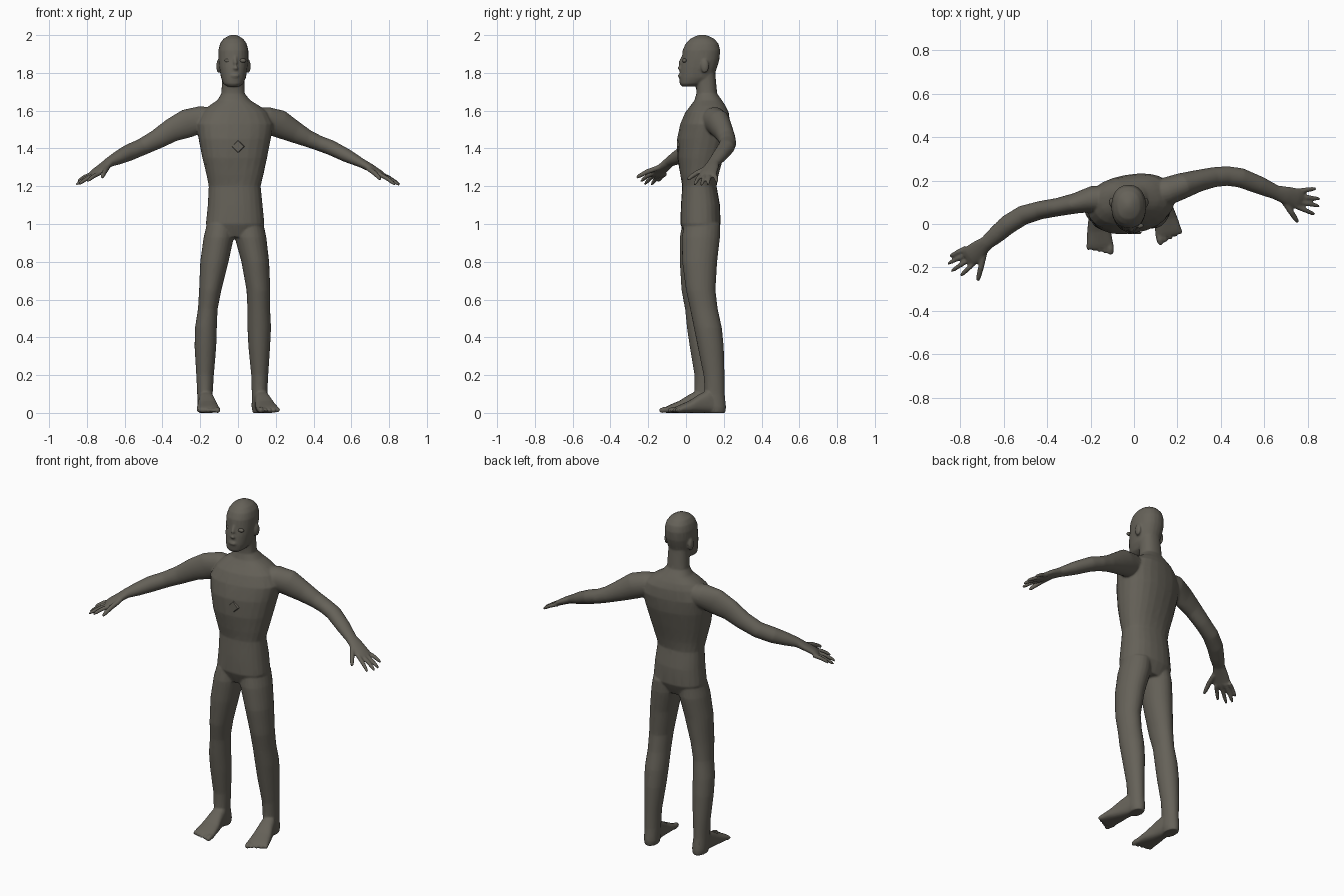
import bpy, bmesh, math
from mathutils import Vector, Matrix

skin = bpy.data.materials.new("dark_taupe")
skin.diffuse_color = (0.130, 0.120, 0.098, 1)

body = bmesh.new()
SEG = 24


def skin_rings(bm, rings):
    """Bridge a list of point rings into a closed shell."""
    loops = [[bm.verts.new(p) for p in r] for r in rings]
    for a, b in zip(loops, loops[1:]):
        for i in range(SEG):
            j = (i + 1) % SEG
            bm.faces.new((a[i], a[j], b[j], b[i]))
    bm.faces.new(loops[0][::-1])
    bm.faces.new(loops[-1])


def oval(c, u, v, n=2.0):
    """Superellipse ring spanned by half axes u and v."""
    pts = []
    for i in range(SEG):
        t = 2 * math.pi * i / SEG
        co, si = math.cos(t), math.sin(t)
        pts.append(c + u * math.copysign(abs(co) ** (2 / n), co)
                   + v * math.copysign(abs(si) ** (2 / n), si))
    return pts


def stack(stations, n=2.0):
    """Upright loft; station = z, x min, x max, y front, y back, yaw."""
    rings = []
    for z, x0, x1, y0, y1, *yaw in stations:
        r = Matrix.Rotation(math.radians(yaw[0] if yaw else 0), 3, 'Z')
        rings.append(oval(Vector(((x0 + x1) / 2, (y0 + y1) / 2, z)),
                          r @ Vector(((x1 - x0) / 2, 0, 0)),
                          r @ Vector((0, (y1 - y0) / 2, 0)), n))
    skin_rings(body, rings)


def limb(stations, n=2.0, upright=False):
    """Loft along a path; station = x, y, z, half width, half height."""
    pts = [Vector(s[:3]) for s in stations]
    rings = []
    for i, s in enumerate(stations):
        t = pts[min(i + 1, len(pts) - 1)] - pts[max(i - 1, 0)]
        if upright:
            t.z = 0
        t.normalize()
        u = t.cross(Vector((0, 0, 1))).normalized()
        rings.append(oval(pts[i], u * s[3], u.cross(t) * s[4], n))
    skin_rings(body, rings)


def digit(a, b, r, bend=0.006):
    """Slightly arched finger or toe from a to b."""
    a, b = Vector(a), Vector(b)
    st = [(0, r), (0.5, r), (0.85, r * 0.85), (1, r * 0.5)]
    limb([(*(a.lerp(b, f) + Vector((0, 0, bend * 4 * f * (1 - f)))), w, w)
          for f, w in st])


def blob(c, size):
    m = Matrix.Translation(c) @ Matrix.Diagonal((*size, 1))
    bmesh.ops.create_uvsphere(body, u_segments=16, v_segments=10, radius=1, matrix=m)


# torso and neck, chest turned slightly
stack([(0.93, -.13, .09, .00, .15), (1.00, -.17, .14, -.03, .183),
       (1.10, -.16, .13, -.027, .18), (1.20, -.155, .12, -.02, .162),
       (1.26, -.167, .135, -.03, .172, 4), (1.35, -.19, .155, -.043, .195, 8),
       (1.45, -.21, .175, -.043, .22, 10), (1.53, -.22, .19, -.025, .228, 10),
       (1.59, -.19, .16, .00, .222, 10), (1.625, -.155, .115, .025, .208, 8),
       (1.655, -.11, .065, .045, .19, 5), (1.69, -.088, .036, .055, .165),
       (1.80, -.083, .032, .05, .155)], 2.3)

# head, nose, ears, lips
stack([(1.727, -.055, .005, -.02, .04), (1.742, -.078, .028, -.034, .09),
       (1.775, -.09, .042, -.036, .145), (1.83, -.1, .051, -.03, .165),
       (1.87, -.104, .055, -.022, .177), (1.92, -.104, .055, -.018, .181),
       (1.955, -.095, .046, -.002, .172), (1.98, -.078, .028, .022, .15),
       (1.995, -.052, .004, .052, .12), (2.002, -.035, -.015, .075, .1)], 2.25)
limb([(-.015, -.014, 1.885, .008, .01), (-.014, -.03, 1.85, .011, .012),
      (-.013, -.034, 1.826, .016, .012), (-.013, -.028, 1.815, .012, .008)])
for x in (-.104, .056):
    blob((x, .10, 1.835), (.011, .022, .036))
blob((-.015, -.035, 1.785), (.024, .008, .009))

# legs
stack([(1.00, -.165, -.02, -.02, .16), (.93, -.182, -.022, -.033, .163),
       (.80, -.2, -.05, -.033, .143), (.65, -.206, -.088, -.024, .13),
       (.55, -.212, -.108, -.005, .127), (.45, -.228, -.112, .005, .138),
       (.35, -.23, -.115, .02, .147), (.20, -.221, -.128, .045, .152),
       (.10, -.216, -.134, .045, .153), (.03, -.214, -.13, .05, .162),
       (0, -.208, -.136, .055, .16)])
stack([(1.00, -.02, .135, -.01, .18), (.93, -.018, .15, -.022, .18),
       (.80, .018, .165, -.02, .165), (.65, .045, .171, 0, .156),
       (.55, .05, .17, .022, .168), (.45, .05, .175, .042, .19),
       (.35, .055, .17, .062, .2), (.20, .07, .16, .093, .204),
       (.10, .073, .155, .1, .205), (.03, .072, .156, .105, .212),
       (0, .078, .15, .11, .208)])


# feet with five toes
def foot(heel, ball, side):
    heel, ball = Vector(heel), Vector(ball)
    d = (ball - heel).normalized()
    p = Vector((-d.y, d.x, 0)) * side          # points to the outer side
    rows = [(0, .032, .04), (.3, .04, .06), (.5, .045, .05),
            (.75, .055, .032), (1, .061, .02), (1.08, .058, .015)]
    limb([(*(heel.lerp(ball, f) + Vector((0, 0, h))), w, h) for f, w, h in rows], 2.6, True)
    for k in range(5):
        off = p * (-.046 + .0245 * k)
        r = .016 if k == 0 else .0115
        a = ball + off + Vector((0, 0, .017))
        digit(a, a + d * (.052 - .0075 * k) - Vector((0, 0, .007)), r, .003)


foot((-.174, .135, 0), (-.157, -.092, 0), -1)
foot((.111, .18, 0), (.158, -.035, 0), 1)

# arms and palms
limb([(.08, .13, 1.56, .06, .055), (.15, .15, 1.55, .065, .07), (.22, .175, 1.53, .06, .074),
      (.30, .2, 1.487, .05, .058), (.37, .216, 1.452, .046, .045),
      (.43, .221, 1.427, .045, .04), (.49, .213, 1.405, .045, .04),
      (.58, .178, 1.36, .041, .035), (.655, .145, 1.322, .033, .024),
      (.70, .132, 1.298, .042, .021), (.75, .118, 1.268, .047, .017),
      (.77, .112, 1.256, .043, .012)])
limb([(-.12, .12, 1.56, .06, .055), (-.19, .115, 1.555, .06, .07), (-.27, .095, 1.532, .047, .076),
      (-.35, .078, 1.497, .042, .063), (-.43, .064, 1.448, .042, .052),
      (-.51, .041, 1.407, .045, .045), (-.58, -.002, 1.377, .045, .044),
      (-.635, -.05, 1.35, .04, .036), (-.68, -.088, 1.328, .033, .026),
      (-.71, -.113, 1.305, .042, .021), (-.752, -.145, 1.275, .047, .017),
      (-.768, -.156, 1.262, .043, .012)])


# fingers spread from one palm edge to the other, plus thumb
def fingers(edge_a, edge_b, tips, thumb):
    a, b = Vector(edge_a), Vector(edge_b)
    for k, tip in enumerate(tips):
        digit(a.lerp(b, k / 3), tip, .0115)
    digit(*thumb, .0135)


fingers((.752, .152, 1.264), (.742, .083, 1.266),
        [(.838, .163, 1.22), (.857, .115, 1.208), (.855, .082, 1.205), (.832, .045, 1.207)],
        ((.69, .105, 1.293), (.755, .008, 1.235)))
fingers((-.772, -.11, 1.265), (-.732, -.175, 1.268),
        [(-.848, -.148, 1.225), (-.857, -.183, 1.207), (-.842, -.218, 1.21), (-.798, -.238, 1.225)],
        ((-.69, -.14, 1.3), (-.72, -.262, 1.245)))


def make(name, bm):
    bmesh.ops.recalc_face_normals(bm, faces=bm.faces)
    for f in bm.faces:
        f.smooth = True
    me = bpy.data.meshes.new(name)
    bm.to_mesh(me)
    bm.free()
    me.materials.append(skin)
    ob = bpy.data.objects.new(name, me)
    bpy.context.collection.objects.link(ob)
    return ob


# fuse all body parts into one soft skin
ob = make("body", body)
m = ob.modifiers.new("fuse", 'REMESH')
m.mode = 'VOXEL'
m.voxel_size = 0.006
m.use_smooth_shade = True
m = ob.modifiers.new("soften", 'SMOOTH')
m.factor, m.iterations = 0.5, 4
m = ob.modifiers.new("lighten", 'DECIMATE')
m.ratio = 0.25

# eyes
for name, x in (("left_eye", -.053), ("right_eye", .026)):
    bm = bmesh.new()
    bmesh.ops.create_uvsphere(bm, u_segments=16, v_segments=8, radius=1,
                              matrix=Matrix.Translation((x, -.008, 1.865))
                              @ Matrix.Diagonal((.018, .012, .011, 1)))
    make(name, bm)

# diamond plate on the chest
bm = bmesh.new()
bmesh.ops.create_cone(bm, cap_ends=True, segments=4, radius1=.036, radius2=.03, depth=.009,
                      matrix=Matrix.Translation((0, -.042, 1.41)) @ Matrix.Rotation(math.pi / 2, 4, 'X'))
plate = make("chest_diamond", bm)
for f in plate.data.polygons:
    f.use_smooth = False
